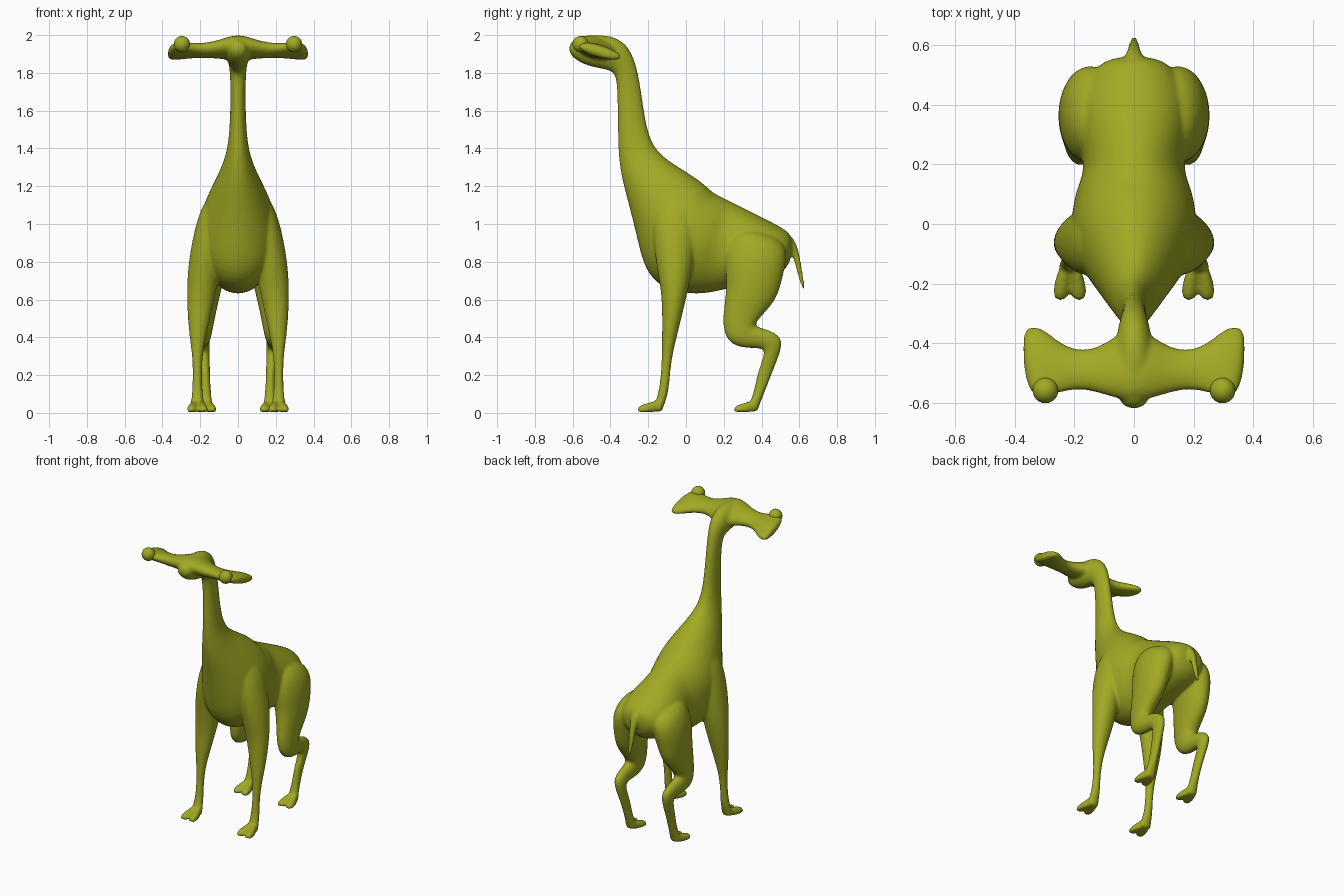
import bpy, bmesh, math
from mathutils import Vector

mat = bpy.data.materials.new("olive_skin")
mat.diffuse_color = (0.36, 0.40, 0.017, 1)
bm = bmesh.new()
N = 16


def loft(rings, floor=False):
    """Skin closed rings given as (centre, half axis u, half axis v)."""
    loops = []
    for c, u, v in rings:
        loop = []
        for i in range(N):
            a = 2 * math.pi * i / N
            p = c + 1.03 * (u * math.cos(a) + v * math.sin(a))
            if floor:
                p.z = max(p.z, 0.005)
            loop.append(bm.verts.new(p))
        loops.append(loop)
    faces = [bm.faces.new(loops[0]), bm.faces.new(loops[-1][::-1])]
    for a, b in zip(loops, loops[1:]):
        for i in range(N):
            j = (i + 1) % N
            faces.append(bm.faces.new((a[i], b[i], b[j], a[j])))
    bmesh.ops.recalc_face_normals(bm, faces=faces)


def limb(secs, side=1, floor=False):
    """Sections: x centre, half width, then two opposite (y, z) outline points."""
    rings = []
    for x, w, y0, z0, y1, z1 in secs:
        c = Vector((side * x, (y0 + y1) / 2, (z0 + z1) / 2))
        rings.append((c, Vector((w, 0, 0)), Vector((0, y0 - y1, z0 - z1)) / 2))
    loft(rings, floor)


# head, neck and trunk
limb([(0, .03, -.620, 1.950, -.620, 1.905), (0, .055, -.585, 1.985, -.580, 1.865),
      (0, .068, -.50, 2.0, -.51, 1.833), (0, .065, -.40, 2.0, -.42, 1.82),
      (0, .050, -.30, 1.95, -.375, 1.80), (0, .039, -.25, 1.80, -.365, 1.74),
      (0, .040, -.225, 1.60, -.36, 1.57), (0, .050, -.19, 1.42, -.36, 1.40),
      (0, .085, -.10, 1.335, -.345, 1.26), (0, .14, .02, 1.265, -.30, 1.10),
      (0, .185, .10, 1.205, -.26, .94), (0, .21, .13, 1.175, -.22, .76),
      (0, .21, .15, 1.16, -.13, .66), (0, .195, .19, 1.14, .02, .63),
      (0, .165, .22, 1.125, .12, .635), (0, .175, .29, 1.09, .22, .66),
      (0, .19, .40, 1.035, .36, .69), (0, .16, .50, .985, .48, .72),
      (0, .09, .57, .94, .56, .79)])

# hammer-shaped head: x, front y, back y, centre z, half thickness
half = [(.10, -.57, -.41, 1.925, .042), (.18, -.548, -.43, 1.918, .035),
        (.25, -.565, -.40, 1.918, .033), (.31, -.58, -.345, 1.917, .033),
        (.35, -.57, -.345, 1.912, .03), (.372, -.48, -.355, 1.90, .018)]
wing = [(-x, *r) for x, *r in half[::-1]] + [(0, -.60, -.33, 1.935, .065)] + half
rings = []
for x, y0, y1, z, t in wing:
    d = Vector((0, 1, -.28))
    rings.append((Vector((x, (y0 + y1) / 2, z)), d * (y1 - y0) / 2, Vector((0, .28, 1)) * t))
loft(rings)

# tail
limb([(0, .04, .54, .96, .52, .87), (0, .024, .588, .90, .56, .85),
      (0, .02, .608, .80, .58, .78), (0, .015, .620, .72, .596, .71),
      (0, .008, .634, .645, .620, .65)])

front_leg = [(.10, .065, -.15, 1.16, .05, 1.16), (.145, .08, -.18, 1.0, .06, 1.0),
             (.175, .087, -.16, .80, .04, .80), (.193, .078, -.13, .65, .01, .65),
             (.205, .062, -.125, .52, -.02, .52), (.213, .043, -.127, .40, -.05, .40),
             (.215, .027, -.127, .30, -.073, .30), (.215, .023, -.134, .20, -.085, .20),
             (.215, .028, -.145, .10, -.093, .10), (.215, .038, -.17, .04, -.12, .035),
             (.215, .038, -.17, .005, -.125, .005)]
hind_leg = [(.10, .085, .25, 1.0, .47, .95), (.145, .105, .195, .85, .545, .86),
            (.165, .09, .22, .70, .51, .72), (.175, .072, .205, .58, .485, .61),
            (.18, .056, .193, .47, .415, .53), (.187, .05, .215, .38, .365, .475),
            (.19, .042, .29, .342, .37, .455), (.187, .036, .39, .345, .44, .44),
            (.183, .033, .42, .33, .52, .395), (.178, .028, .40, .27, .492, .30),
            (.172, .024, .375, .20, .455, .21), (.17, .026, .358, .10, .413, .10),
            (.17, .038, .33, .04, .385, .035), (.17, .038, .33, .005, .38, .005)]
for s in (1, -1):
    limb(front_leg, s)
    limb(hind_leg, s)
    # two toes on each foot
    for x, y in ((.215, -.14), (.17, .37)):
        for k in (-1, 1):
            limb([(x + k * .012, .022, y, .075, y, 0), (x + k * .024, .026, y - .05, .055, y - .05, -.01),
                  (x + k * .03, .028, y - .09, .045, y - .09, -.012),
                  (x + k * .031, .018, y - .118, .03, y - .118, -.005)], s, True)

# fuse everything into one smooth skin
me = bpy.data.meshes.new("creature_body")
bm.to_mesh(me)
bm.free()
body = bpy.data.objects.new("creature_body", me)
bpy.context.collection.objects.link(body)
me.materials.append(mat)
sub = body.modifiers.new("round", 'SUBSURF')
sub.levels = sub.render_levels = 2
rem = body.modifiers.new("fuse", 'REMESH')
rem.mode = 'VOXEL'
rem.voxel_size = .008
rem.use_smooth_shade = True
sm = body.modifiers.new("soften", 'SMOOTH')
sm.factor = .5
sm.iterations = 8

# eye bulbs at the hammer ends
for s, n in ((1, "eye_left"), (-1, "eye_right")):
    bpy.ops.mesh.primitive_uv_sphere_add(segments=24, ring_count=14, radius=.043,
                                         location=(s * .297, -.558, 1.952))
    eye = bpy.context.object
    eye.name = n
    eye.data.materials.append(mat)
    bpy.ops.object.shade_smooth()
